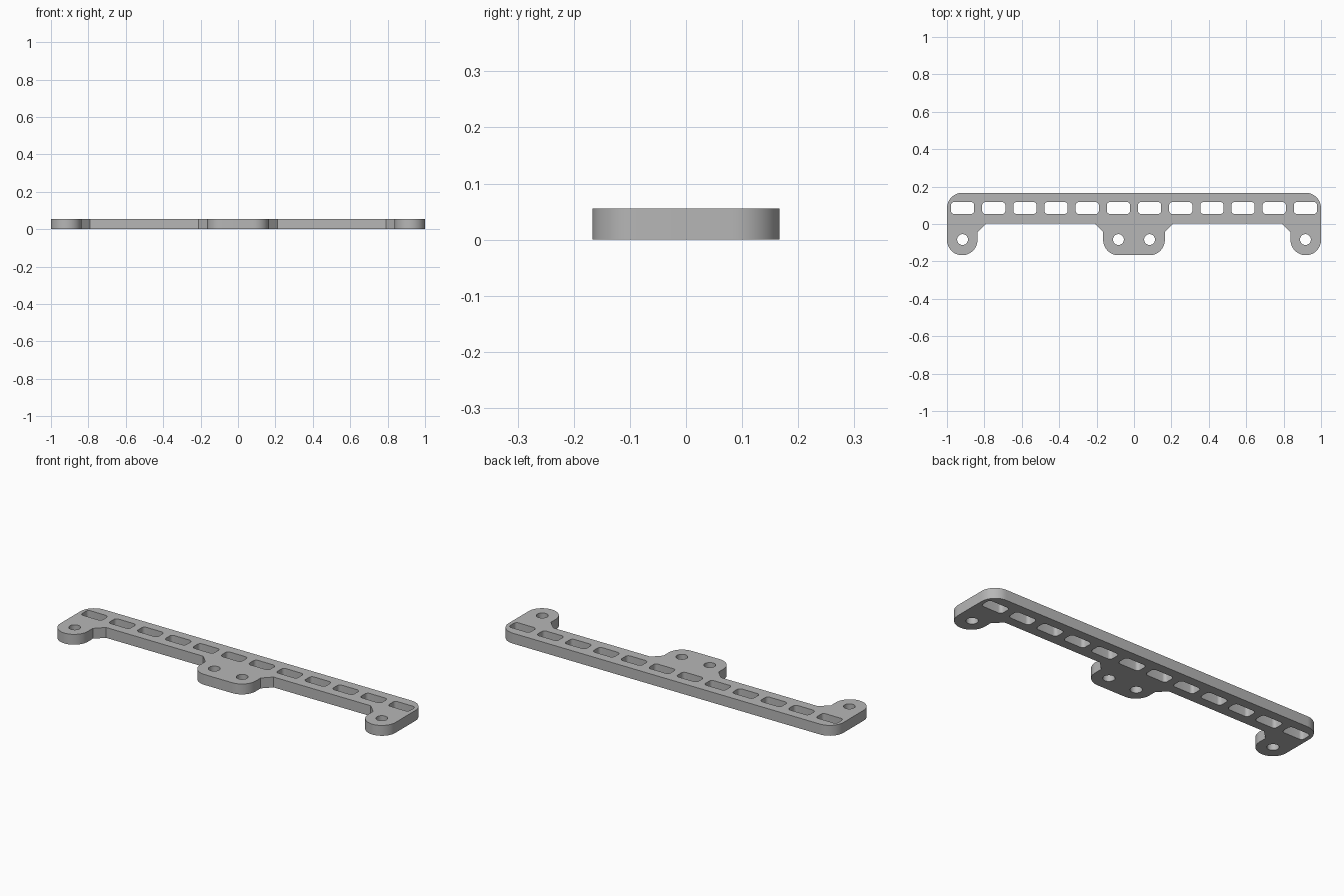
import bpy
import bmesh
import math
from mathutils import Vector

THICKNESS = 0.056
PITCH = 1 / 6          # spacing of the slots
ROW = PITCH / 2        # offset of slots and holes from the centre line

cube = bpy.data.objects.get("Cube")
if cube:
    bpy.data.objects.remove(cube, do_unlink=True)

metal = bpy.data.materials.new("mid grey")
metal.use_nodes = True
grey = (0.47, 0.47, 0.47, 1)
metal.diffuse_color = grey
metal.node_tree.nodes["Principled BSDF"].inputs["Base Color"].default_value = grey


def rounded(corners, steps=12):
    """Outline from (x, y, radius) corners; rounded corners are right angles."""
    points = []
    for i, (x, y, r) in enumerate(corners):
        p = Vector((x, y))
        if r == 0:
            points.append(p)
            continue
        u = (Vector(corners[i - 1][:2]) - p).normalized()
        v = (Vector(corners[(i + 1) % len(corners)][:2]) - p).normalized()
        centre = p + (u + v) * r
        for k in range(steps + 1):
            a = math.pi / 2 * k / steps
            points.append(centre - (v * math.cos(a) + u * math.sin(a)) * r)
    # Drop points that coincide where two arcs meet
    return [p for i, p in enumerate(points) if (p - points[i - 1]).length > 1e-4]


def box(x, y, half_w, half_h, r, steps):
    return rounded([(x - half_w, y - half_h, r), (x + half_w, y - half_h, r),
                    (x + half_w, y + half_h, r), (x - half_w, y + half_h, r)], steps)


# Plate outline: centre tab, chamfers, bar and end tab, mirrored
half = [(0.165, -0.167, 0.082), (0.165, -0.043, 0), (0.21, 0.003, 0),
        (0.79, 0.003, 0), (0.837, -0.043, 0), (0.837, -0.167, 0.0815),
        (1, -0.167, 0.0815), (1, 0.167, 0.083)]
loops = [rounded(half + [(-x, y, r) for x, y, r in reversed(half)])]

# Row of slots along the bar
for i in range(12):
    loops.append(box((i - 5.5) * PITCH, ROW + 0.002, 0.062, 0.032, 0.017, 6))

# Screw holes in the tabs
for x in (-11 * ROW, -ROW, ROW, 11 * ROW):
    loops.append(box(x, -ROW, 0.029, 0.029, 0.029, 8))

# Fill and extrude the profile
curve = bpy.data.curves.new("plate_profile", "CURVE")
curve.dimensions = "2D"
curve.fill_mode = "BOTH"
curve.extrude = THICKNESS / 2
for loop in loops:
    spline = curve.splines.new("POLY")
    spline.points.add(len(loop) - 1)
    for point, p in zip(spline.points, loop):
        point.co = (p.x, p.y, 0, 1)
    spline.use_cyclic_u = True
profile = bpy.data.objects.new("plate_profile", curve)
bpy.context.collection.objects.link(profile)
bpy.context.view_layer.update()
mesh = bpy.data.meshes.new_from_object(
    profile.evaluated_get(bpy.context.evaluated_depsgraph_get()))
bpy.data.objects.remove(profile, do_unlink=True)

# Weld the caps to the walls and stand the plate on the ground
bm = bmesh.new()
bm.from_mesh(mesh)
bmesh.ops.remove_doubles(bm, verts=bm.verts, dist=1e-5)
bmesh.ops.recalc_face_normals(bm, faces=bm.faces)
bmesh.ops.translate(bm, verts=bm.verts, vec=(0, 0, THICKNESS / 2))
bm.to_mesh(mesh)
bm.free()
mesh.materials.clear()
mesh.materials.append(metal)

plate = bpy.data.objects.new("mounting_plate", mesh)
bpy.context.collection.objects.link(plate)
bpy.ops.object.select_all(action="DESELECT")
plate.select_set(True)
bpy.context.view_layer.objects.active = plate
bpy.ops.object.shade_smooth_by_angle(angle=math.radians(30))
